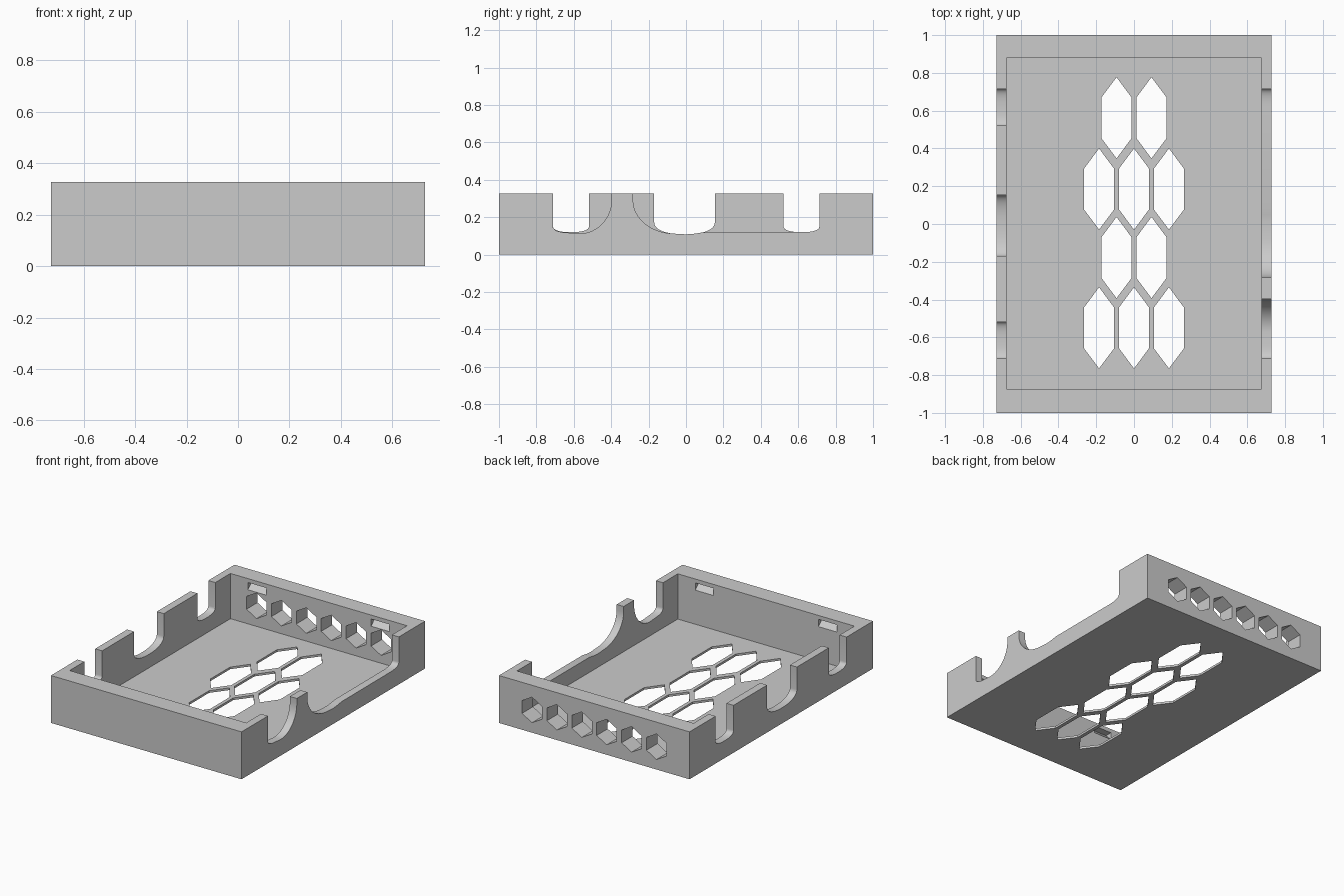
import bpy, bmesh, math
from mathutils import Vector

if "Cube" in bpy.data.objects:
    bpy.data.objects.remove(bpy.data.objects["Cube"])

W, L, H = 0.727, 1.0, 0.327          # half width, half length, height
FLOOR = 0.015
IN_X, IN_F, IN_B = 0.674, -0.873, 0.88
TOP = 0.45                           # cutters rise past the rim

grey = bpy.data.materials.new("plain grey")
grey.diffuse_color = (0.6, 0.6, 0.6, 1)
grey.use_nodes = True
grey.node_tree.nodes["Principled BSDF"].inputs["Base Color"].default_value = grey.diffuse_color
cutters = []


def prism(bm, pts, offset):
    """Closed solid from an outline of 3D points swept along offset."""
    a = [bm.verts.new(p) for p in pts]
    b = [bm.verts.new(Vector(p) + Vector(offset)) for p in pts]
    n = len(a)
    bm.faces.new(a)
    bm.faces.new(b[::-1])
    for i in range(n):
        bm.faces.new((a[i], b[i], b[(i + 1) % n], a[(i + 1) % n]))


def box(bm, x0, x1, y0, y1, z0, z1):
    prism(bm, [(x0, y0, z0), (x1, y0, z0), (x1, y1, z0), (x0, y1, z0)], (0, 0, z1 - z0))


def make(name, bm):
    bmesh.ops.recalc_face_normals(bm, faces=bm.faces)
    me = bpy.data.meshes.new(name)
    bm.to_mesh(me)
    bm.free()
    ob = bpy.data.objects.new(name, me)
    bpy.context.collection.objects.link(ob)
    return ob


def cutter(name, bm):
    ob = make(name, bm)
    ob.hide_render = True
    cutters.append(ob)


def arc(cy, cz, ry, rz, a0, a1, power=2.0, n=12):
    """Points of a (super)ellipse arc in the y-z plane."""
    out = []
    for i in range(n + 1):
        t = math.radians(a0 + (a1 - a0) * i / n)
        c, s = math.cos(t), math.sin(t)
        out.append((cy + ry * math.copysign(abs(c) ** (2 / power), c),
                    cz + rz * math.copysign(abs(s) ** (2 / power), s)))
    return out


def notch(bm, profile, x0, x1):
    """Open-topped cut through a side wall."""
    pts = [(profile[0][0], TOP)] + profile + [(profile[-1][0], TOP)]
    prism(bm, [(x0, y, z) for y, z in pts], (x1 - x0, 0, 0))


# Tray block and its cavity
bm = bmesh.new()
box(bm, -W, W, -L, L, 0, H)
tray = make("tray", bm)
bm = bmesh.new()
box(bm, -IN_X, IN_X, IN_F, IN_B, FLOOR, TOP)
cutter("cavity_cutter", bm)

# Left wall: two small notches and a wide one
bm = bmesh.new()
for cy in (-0.615, 0.618):
    notch(bm, arc(cy, 0.155, 0.097, 0.035, 180, 360, 2.5, 16), -0.8, -0.62)
notch(bm, arc(-0.008, 0.172, 0.162, 0.064, 180, 360, 2.2, 20), -0.8, -0.62)

# Right wall: two broad notches leaving a flared post between them
notch(bm, arc(-0.615, 0.155, 0.097, 0.038, 180, 260, 2.5)
      + arc(-0.57, 0.295, 0.173, 0.183, 270, 360), 0.62, 0.8)
notch(bm, arc(-0.06, 0.29, 0.223, 0.178, 180, 265) + [(0, 0.108), (0.05, 0.112), (0.09, 0.119)]
      + arc(0.618, 0.155, 0.097, 0.035, 270, 360, 2.5), 0.62, 0.8)
cutter("notch_cutter", bm)

# Floor vents: stretched hexagons in staggered rows
bm = bmesh.new()
for row, cy in enumerate((0.562, 0.185, -0.178, -0.55)):
    for cx in ((-0.0925, 0.0925) if row % 2 == 0 else (-0.185, 0, 0.185)):
        prism(bm, [(cx + u * 0.08, cy + v * 0.215, -0.05) for u, v in
                   ((0, 1), (1, 0.5), (1, -0.5), (0, -1), (-1, -0.5), (-1, 0.5))], (0, 0, 0.1))
cutter("vent_cutter", bm)

# Back wall: row of hexagonal holes
bm = bmesh.new()
for i in range(6):
    cx = -0.475 + 0.19 * i
    prism(bm, [(cx + 0.088 * math.sin(k * math.pi / 3), 0.83,
                0.157 + 0.088 * math.cos(k * math.pi / 3)) for k in range(6)], (0, 0.25, 0))
cutter("hole_cutter", bm)

# Wedge-shaped clip recesses in the front and back inner faces
bm = bmesh.new()
for wall, out in ((IN_F, -1), (IN_B, 1)):
    for x0 in (-0.54, 0.40):
        prism(bm, [(x0, wall - out * 0.02, 0.25), (x0, wall, 0.25),
                   (x0, wall + out * 0.05, 0.3), (x0, wall - out * 0.02, 0.3)], (0.14, 0, 0))
cutter("clip_cutter", bm)

# Apply the cuts one after another and drop the cutters
for c in cutters:
    mod = tray.modifiers.new("cut", 'BOOLEAN')
    mod.operation, mod.solver, mod.object = 'DIFFERENCE', 'EXACT', c
dg = bpy.context.evaluated_depsgraph_get()
mesh = bpy.data.meshes.new_from_object(tray.evaluated_get(dg))
tray.modifiers.clear()
tray.data = mesh
mesh.materials.clear()
mesh.materials.append(grey)
for p in mesh.polygons:
    p.material_index = 0
for c in cutters:
    bpy.data.objects.remove(c)

# Smooth only the rounded notch bottoms
bpy.context.view_layer.objects.active = tray
tray.select_set(True)
bpy.ops.object.shade_smooth_by_angle(angle=math.radians(25))
